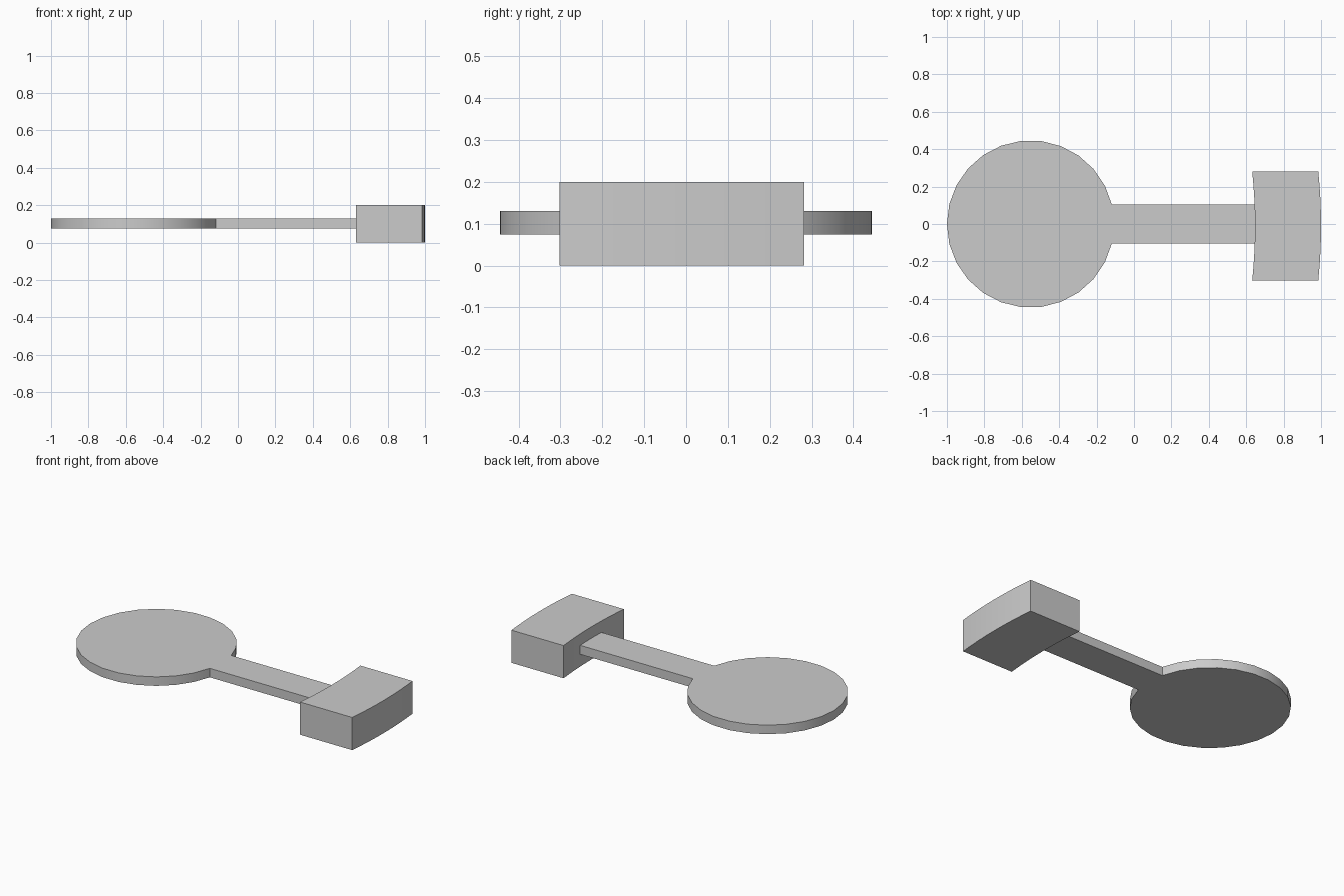
import bpy
import bmesh
from math import cos, sin, radians

cube = bpy.data.objects.get("Cube")
if cube:
    bpy.data.objects.remove(cube, do_unlink=True)

GREY = (0.6, 0.6, 0.6, 1.0)
grey = bpy.data.materials.new("plain grey")
grey.use_nodes = True
grey.diffuse_color = GREY
grey.node_tree.nodes["Principled BSDF"].inputs["Base Color"].default_value = GREY


def extruded(name, outline, bottom, top):
    """Extrude a flat outline upwards into a solid."""
    bm = bmesh.new()
    base = bm.faces.new([bm.verts.new((x, y, bottom)) for x, y in outline])
    result = bmesh.ops.extrude_face_region(bm, geom=[base], use_keep_orig=True)
    raised = [g for g in result["geom"] if isinstance(g, bmesh.types.BMVert)]
    bmesh.ops.translate(bm, verts=raised, vec=(0, 0, top - bottom))
    bmesh.ops.recalc_face_normals(bm, faces=bm.faces)
    mesh = bpy.data.meshes.new(name)
    bm.to_mesh(mesh)
    bm.free()
    mesh.materials.append(grey)
    obj = bpy.data.objects.new(name, mesh)
    bpy.context.collection.objects.link(obj)
    bpy.ops.object.select_all(action="DESELECT")
    obj.select_set(True)
    bpy.context.view_layer.objects.active = obj
    bpy.ops.object.shade_smooth_by_angle(angle=radians(30))
    return obj


# Round paddle and straight arm, one continuous plate
centre, radius, start, steps = -0.553, 0.447, 13.4, 24
sweep = 360 - 2 * start
angles = [radians(start + sweep * i / steps) for i in range(steps + 1)]
plate = [(centre + radius * cos(a), radius * sin(a)) for a in angles]
arm_half = plate[0][1]
plate += [(0.66, -arm_half), (0.66, arm_half)]
extruded("paddle_and_arm", plate, 0.075, 0.13)

# End block, gently bowed outwards along its length
segments, low, high, bow = 8, -0.302, 0.282, 0.015


def bowed_edge(x):
    points = []
    for i in range(segments + 1):
        t = i / segments
        points.append((x + bow * (1 - (2 * t - 1) ** 2), low + (high - low) * t))
    return points


extruded("end_block", bowed_edge(0.985) + bowed_edge(0.632)[::-1], 0.0, 0.2)
